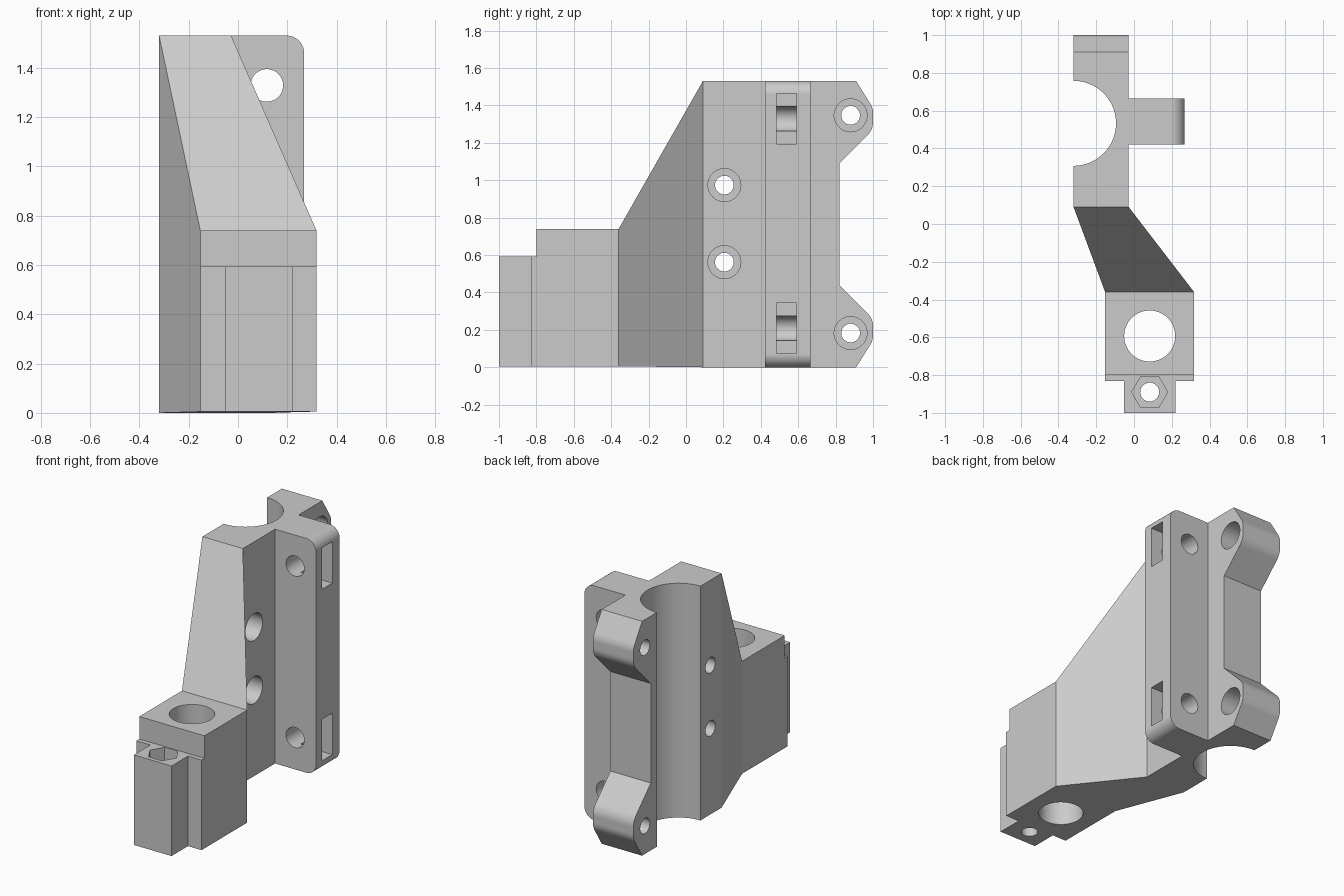
import bpy, bmesh, math
from mathutils import Vector

if "Cube" in bpy.data.objects:
    bpy.data.objects.remove(bpy.data.objects["Cube"])

grey = bpy.data.materials.new("light grey plastic")
grey.use_nodes = True
colour = (0.6, 0.6, 0.6, 1)
grey.diffuse_color = colour
grey.node_tree.nodes["Principled BSDF"].inputs["Base Color"].default_value = colour

H = 1.53  # overall height


def loft(name, loop_a, loop_b):
    """Solid between two matching loops of points."""
    bm = bmesh.new()
    a = [bm.verts.new(p) for p in loop_a]
    b = [bm.verts.new(p) for p in loop_b]
    bm.faces.new(a)
    bm.faces.new(b)
    for i in range(len(a)):
        j = (i + 1) % len(a)
        bm.faces.new((a[i], a[j], b[j], b[i]))
    bmesh.ops.recalc_face_normals(bm, faces=bm.faces)
    mesh = bpy.data.meshes.new(name)
    bm.to_mesh(mesh)
    bm.free()
    mesh.materials.append(grey)
    obj = bpy.data.objects.new(name, mesh)
    bpy.context.collection.objects.link(obj)
    return obj


def prism(name, pts, axis, lo, hi):
    """Extrude a 2D profile along one axis."""
    def place(p, d):
        c = list(p)
        c.insert("xyz".index(axis), d)
        return c
    return loft(name, [place(p, lo) for p in pts], [place(p, hi) for p in pts])


def rect(u0, v0, u1, v1):
    return [(u0, v0), (u1, v0), (u1, v1), (u0, v1)]


def circle(u, v, r, n=48):
    return [(u + r * math.cos(2 * math.pi * i / n),
             v + r * math.sin(2 * math.pi * i / n)) for i in range(n)]


def rounded(corners, steps=8):
    """Profile whose corners (u, v, radius) are filleted."""
    out = []
    for i, (u, v, r) in enumerate(corners):
        p = Vector((u, v))
        if not r:
            out.append((u, v))
            continue
        da = (Vector(corners[i - 1][:2]) - p).normalized()
        db = (Vector(corners[(i + 1) % len(corners)][:2]) - p).normalized()
        half = da.angle(db) / 2
        centre = p + (da + db).normalized() * r / math.sin(half)
        start = p + da * r / math.tan(half) - centre
        end = p + db * r / math.tan(half) - centre
        for k in range(steps + 1):
            spoke = start.lerp(end, k / steps).normalized() * r
            out.append(tuple(centre + spoke))
    return out


def activate(obj):
    bpy.ops.object.select_all(action="DESELECT")
    obj.select_set(True)
    bpy.context.view_layer.objects.active = obj


def cut(obj, pts, axis, lo, hi):
    cutter = prism("cutter", pts, axis, lo, hi)
    cutter.hide_render = True
    mod = obj.modifiers.new("cut", "BOOLEAN")
    mod.operation = "DIFFERENCE"
    mod.solver = "EXACT"
    mod.object = cutter
    activate(obj)
    bpy.ops.object.modifier_apply(modifier=mod.name)
    bpy.data.objects.remove(cutter)


# Rear body with two rounded screw tabs
lower = [(0.09, 0, 0), (0.91, 0, 0), (1.0, 0.144, 0.1), (1.0, 0.26, 0.1), (0.82, 0.44, 0)]
upper = [(y, H - z, r) for y, z, r in reversed(lower)]
body = prism("rear_body", rounded(lower + upper), "x", -0.32, -0.028)

# Half-round rod channel
cut(body, circle(-0.32, 0.533, 0.225, 80), "z", -0.1, H + 0.1)

# Counterbored cross holes
for y, z in ((0.205, 0.562), (0.205, 0.974), (0.88, 0.183), (0.88, H - 0.183)):
    cut(body, circle(y, z, 0.05), "x", -0.5, 0.1)
    cut(body, circle(y, z, 0.088), "x", -0.16, 0.1)

# Side flange with screw holes and nut slots
flange = prism("side_flange", rounded([(-0.028, 0, 0), (0.268, 0, 0.07),
                                       (0.268, H, 0.07), (-0.028, H, 0)]),
               "y", 0.422, 0.665)
for z in (0.208, H - 0.202):
    cut(flange, circle(0.117, z, 0.066), "y", 0.3, 0.8)
    cut(flange, rect(0.483, z - 0.135, 0.59, z + 0.135), "x", 0.115, 0.4)

# Tapering arm between the body and the front block
arm = loft("tapered_arm",
           [(x, 0.09, z) for x, z in rect(-0.32, 0, -0.028, H)],
           [(x, -0.36, z) for x, z in rect(-0.153, 0.005, 0.318, 0.74)])

# Front block with a narrow tongue, stepped down at the front
outline = [(-0.153, -0.36), (-0.153, -0.83), (-0.052, -0.83), (-0.052, -1.0),
           (0.22, -1.0), (0.22, -0.83), (0.318, -0.83), (0.318, -0.36)]
block = prism("front_block", outline, "z", 0.005, 0.74)
cut(block, rect(-0.5, -1.2, 0.5, -0.80), "z", 0.593, 0.9)

# Vertical rod hole, screw hole and hexagonal nut pocket
cut(block, circle(0.083, -0.593, 0.135, 64), "z", -0.1, 0.9)
cut(block, circle(0.083, -0.89, 0.05), "z", -0.1, 0.9)
cut(block, circle(0.083, -0.89, 0.095, 6), "z", 0.49, 0.7)

# Smooth the round walls and keep flat faces flat
for obj in (body, flange, arm, block):
    activate(obj)
    bpy.ops.object.shade_smooth_by_angle(angle=math.radians(25))
    mod = obj.modifiers.new("flat_normals", "WEIGHTED_NORMAL")
    mod.keep_sharp = True
